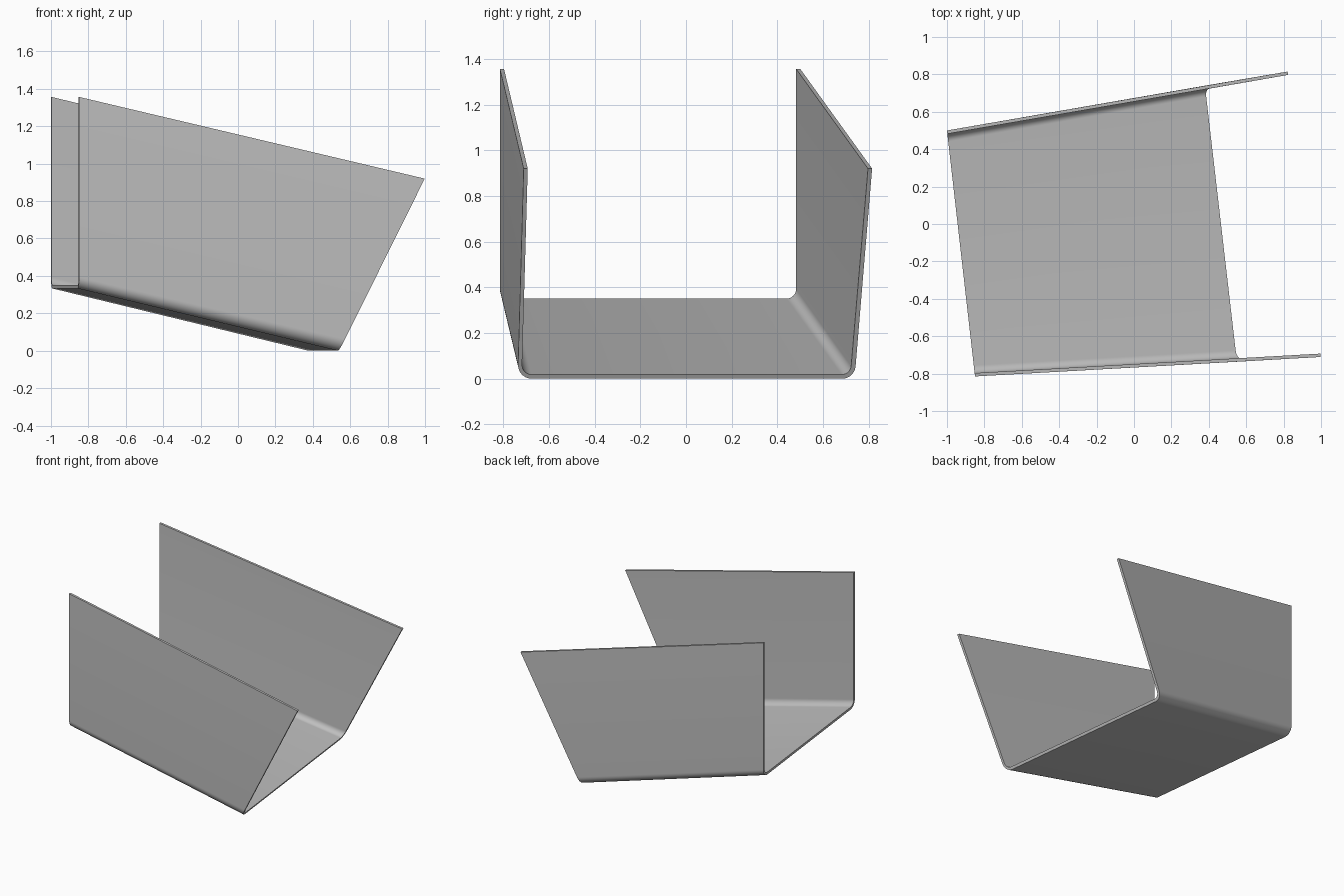
import bpy
import bmesh
import math
from mathutils import Vector

THICK = 0.018
RADIUS = 0.06
STEPS = 10

if "Cube" in bpy.data.objects:
    bpy.data.objects.remove(bpy.data.objects["Cube"], do_unlink=True)


def fillet(before, corner, after, radius):
    """Points of a round bend replacing one corner."""
    a = (before - corner).normalized()
    b = (after - corner).normalized()
    half = a.angle(b) / 2
    centre = corner + (a + b).normalized() * radius / math.sin(half)
    start = (corner + a * radius / math.tan(half) - centre).normalized()
    end = (corner + b * radius / math.tan(half) - centre).normalized()
    return [centre + start.slerp(end, i / STEPS) * radius for i in range(STEPS + 1)]


def channel(front_top, front_foot, back_foot, back_top, floor, top, inset):
    """U-shaped outline in y and z, moved inwards by inset."""
    p = [Vector((0, front_top + inset, top)), Vector((0, front_foot + inset, floor + inset)),
         Vector((0, back_foot - inset, floor + inset)), Vector((0, back_top - inset, top))]
    r = RADIUS - inset
    return [p[0]] + fillet(p[0], p[1], p[2], r) + fillet(p[1], p[2], p[3], r) + [p[3]]


# Upright cut at the high end, sloping cut at the low end
def high_end(p):
    return (-0.943 - 0.114 * p.y, p.y, p.z)


def low_end(p):
    return (0.456 - 0.116 * p.y + 0.5 * p.z, p.y, p.z)


HIGH = (-0.815, -0.815, 0.5, 0.5, 0.333, 1.357)
LOW = (-0.711, -0.737, 0.738, 0.815, 0.0, 0.92)

bm = bmesh.new()
rows = []
for size, cut in ((HIGH, high_end), (LOW, low_end)):
    for inset in (0, THICK):
        rows.append([bm.verts.new(cut(p)) for p in channel(*size, inset)])
outer_high, inner_high, outer_low, inner_low = rows

# Outer skin, inner skin and the two cut ends
for a, b in ((outer_high, outer_low), (inner_high, inner_low),
             (outer_high, inner_high), (outer_low, inner_low)):
    for i in range(len(a) - 1):
        bm.faces.new((a[i], a[i + 1], b[i + 1], b[i]))

# Top rims of both walls
for i in (0, -1):
    bm.faces.new((outer_high[i], inner_high[i], inner_low[i], outer_low[i]))
bmesh.ops.recalc_face_normals(bm, faces=bm.faces)

mesh = bpy.data.meshes.new("bent_sheet_channel")
bm.to_mesh(mesh)
bm.free()
sheet = bpy.data.objects.new("bent_sheet_channel", mesh)
bpy.context.collection.objects.link(sheet)

# Plain grey sheet metal
grey = bpy.data.materials.new("sheet_grey")
grey.use_nodes = True
colour = (0.52, 0.52, 0.52, 1)
grey.diffuse_color = colour
grey.node_tree.nodes["Principled BSDF"].inputs["Base Color"].default_value = colour
mesh.materials.append(grey)

# Smooth bends with crisp cut edges
bpy.ops.object.select_all(action="DESELECT")
sheet.select_set(True)
bpy.context.view_layer.objects.active = sheet
bpy.ops.object.shade_smooth_by_angle(angle=math.radians(30))
